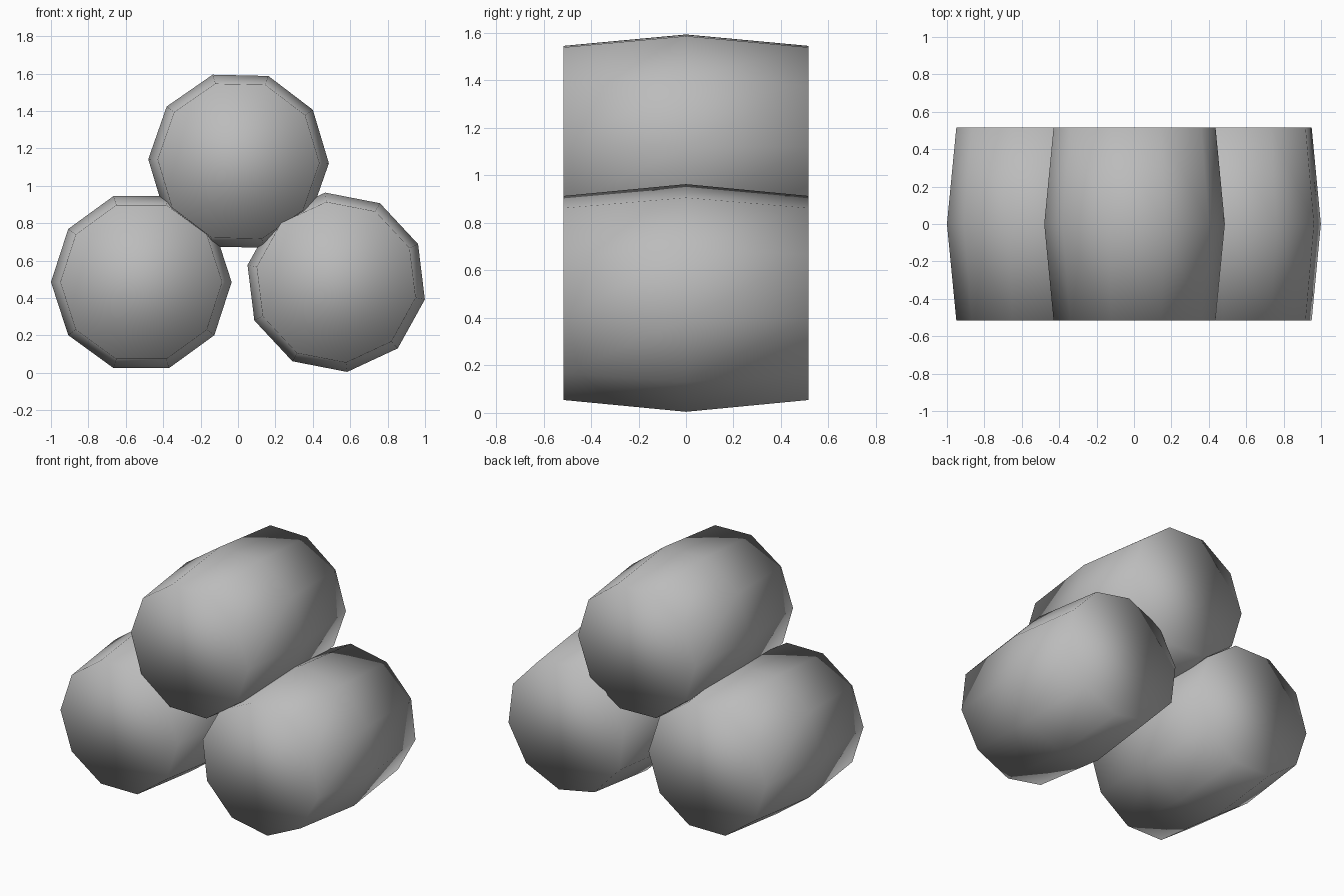
import bpy
import bmesh
from math import cos, sin, radians, tau

cube = bpy.data.objects.get("Cube")
if cube:
    bpy.data.objects.remove(cube, do_unlink=True)

# One grey for everything
GREY = (0.5, 0.5, 0.5, 1)
grey = bpy.data.materials.new("plain_grey")
grey.use_nodes = True
grey.diffuse_color = GREY
grey.node_tree.nodes["Principled BSDF"].inputs["Base Color"].default_value = GREY

SIDES = 10
# Depth along y and radius of each ring
PROFILE = [(-0.515, 0.433), (0, 0.483), (0.515, 0.433)]


def barrel(name, x, z, turn):
    """Ten-sided bulging barrel lying along y, rolled by turn degrees."""
    bm = bmesh.new()
    rings = []
    for y, r in PROFILE:
        angles = [tau * i / SIDES + radians(turn) for i in range(SIDES)]
        rings.append([bm.verts.new((r * cos(a), y, r * sin(a))) for a in angles])
    # Staves
    for a, b in zip(rings, rings[1:]):
        for i in range(SIDES):
            j = (i + 1) % SIDES
            bm.faces.new((a[i], a[j], b[j], b[i]))
    # Flat ends
    bm.faces.new(rings[0])
    bm.faces.new(rings[-1])
    bmesh.ops.recalc_face_normals(bm, faces=bm.faces)
    for f in bm.faces:
        f.smooth = True
    mesh = bpy.data.meshes.new(name)
    bm.to_mesh(mesh)
    bm.free()
    mesh.materials.append(grey)
    obj = bpy.data.objects.new(name, mesh)
    obj.location = (x, 0, z)
    bpy.context.collection.objects.link(obj)


# Stack of three
barrel("lower_right_barrel", -0.517, 0.485, 0)
barrel("lower_left_barrel", 0.525, 0.484, -11)
barrel("top_barrel", 0.003, 1.131, -1.3)
